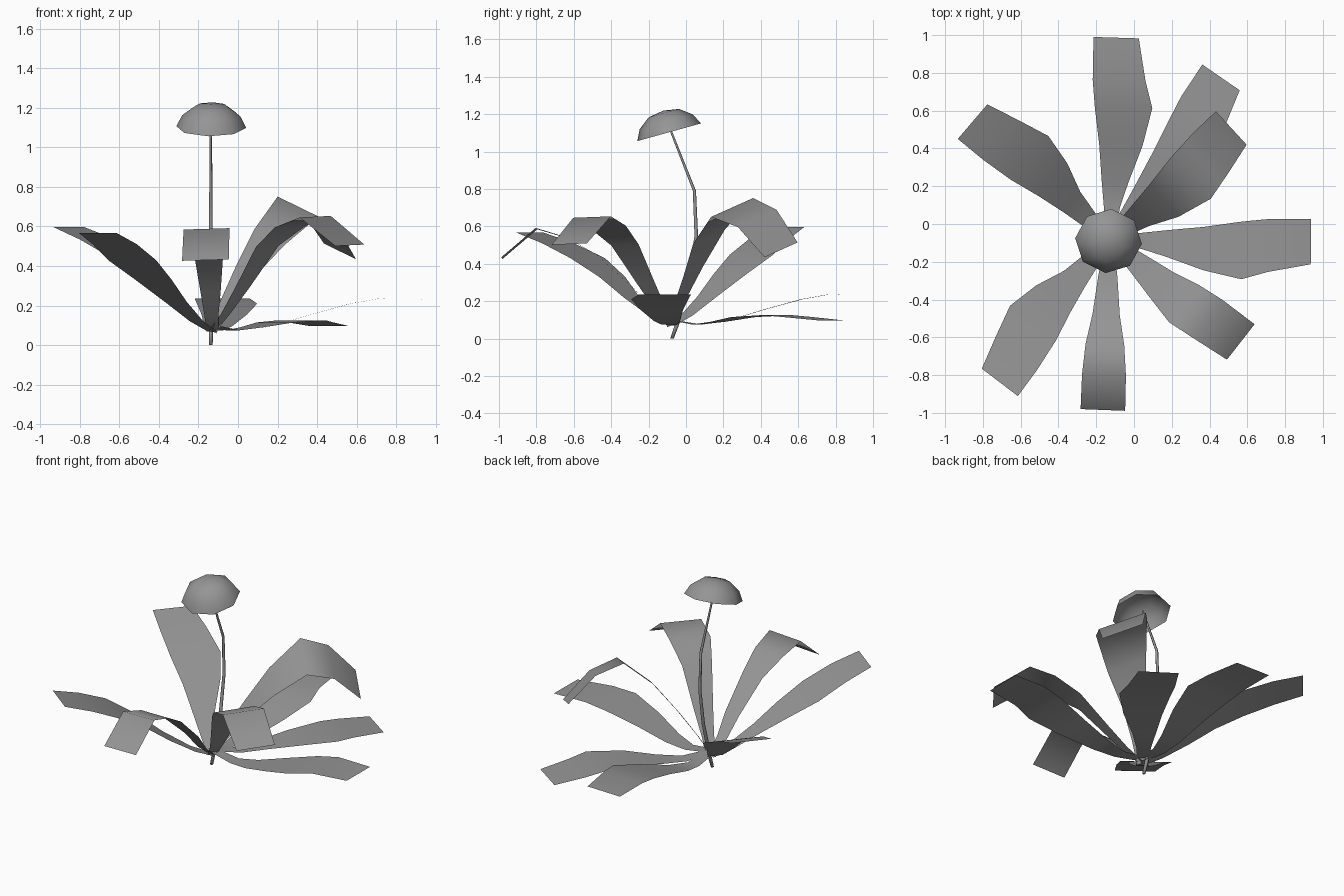
import bpy
from math import sin, cos, radians, pi
from mathutils import Matrix, Vector

if "Cube" in bpy.data.objects:
    bpy.data.objects.remove(bpy.data.objects["Cube"])

BASE = Vector((-0.13, -0.08, 0.0))
# shared blade outline: left and right edge offsets from root to tip
OUTLINE = [(.03, -.03), (.035, -.05), (.05, -.09), (.07, -.16),
           (.10, -.205), (.115, -.165), (.118, -.122)]

# dark grey for the whole plant
grey = bpy.data.materials.new("dark_grey")
grey.diffuse_color = (0.3, 0.3, 0.3, 1)
grey.use_nodes = True
grey.node_tree.nodes["Principled BSDF"].inputs["Base Color"].default_value = grey.diffuse_color


def make(name, verts, faces):
    me = bpy.data.meshes.new(name)
    me.from_pydata([tuple(v) for v in verts], [], faces)
    me.polygons.foreach_set("use_smooth", [True] * len(faces))
    me.materials.append(grey)
    ob = bpy.data.objects.new(name, me)
    bpy.context.collection.objects.link(ob)
    return ob


def leaf(name, azimuth, path, tilt=0.0, slim=0.0):
    """Sweep the outline along (distance, height) points in one direction."""
    a = radians(azimuth)
    u, v = Vector((cos(a), sin(a), 0)), Vector((-sin(a), cos(a), 0))
    verts = []
    for (r, z), (l, rt) in zip(path, OUTLINE):
        rt = rt * (1 - slim) - l * slim
        for s in (l, rt):
            verts.append(BASE + u * r + v * s + Vector((0, 0, z + tilt * s)))
    faces = [(2 * i, 2 * i + 1, 2 * i + 3, 2 * i + 2) for i in range(len(path) - 1)]
    make(name, verts, faces)


def rings(profile, sides, place):
    """Lofted rings; each profile item goes through place(item, angle)."""
    verts = [place(p, 2 * pi * k / sides) for p in profile for k in range(sides)]
    faces = [(i * sides + k, i * sides + (k + 1) % sides,
              (i + 1) * sides + (k + 1) % sides, (i + 1) * sides + k)
             for i in range(len(profile) - 1) for k in range(sides)]
    return verts, faces


# low spreading leaves
low = [(0, .10), (.17, .075), (.30, .095), (.50, .155), (.70, .21), (.84, .235), (1.067, .232)]
leaf("low_leaf_back", 88.2, low)
leaf("low_leaf_right", -0.6, low)
leaf("low_leaf_back_right", 55.5,
     [(0, .10), (.17, .075), (.32, .09), (.50, .115), (.72, .125), (.84, .115), (1.04, .097)])

# rising leaves on the left
rising = [(0, .07), (.12, .12), (.28, .22), (.43, .33), (.60, .43), (.78, .51), (.955, .568)]
leaf("rising_leaf_front_left", 232.7, rising)
leaf("rising_leaf_back_left", 139.5, [(r, z + .03 * r) for r, z in rising])

# arching leaves with drooping tips
leaf("arching_leaf_front", 267.8,
     [(0, .07), (.10, .15), (.20, .27), (.40, .45), (.56, .54), (.72, .588), (.905, .43)],
     tilt=.03, slim=.95)
leaf("arching_leaf_front_right", -38,
     [(0, .07), (.09, .16), (.20, .29), (.37, .50), (.52, .60), (.67, .65), (.883, .505)],
     tilt=.03, slim=.5)
leaf("arching_leaf_back_right", 42.5,
     [(0, .07), (.08, .20), (.20, .37), (.35, .56), (.54, .718), (.71, .65), (.873, .475)], tilt=.33)

# bent flower stalk: (y, z, radius)
stalk = [(-.075, 0, .010), (-.05, .07, .012), (.02, .32, .011), (.055, .55, .010),
         (.045, .79, .009), (-.085, 1.12, .006)]
v, f = rings(stalk, 5, lambda p, a: (-.138 + p[2] * cos(a), p[0] + p[2] * sin(a), p[1]))
make("flower_stalk", v, f + [(4, 3, 2, 1, 0)])

# tilted open dome flower head: (radius, height)
tilt = Matrix.Translation((-.135, -.090, 1.103)) @ Matrix.Rotation(radians(15.5), 4, 'X')
dome = [(.177, 0), (.148, .058), (.085, .106)]
v, f = rings(dome, 8,
             lambda p, a: tilt @ Vector((p[0] * cos(a - .09), p[0] * sin(a - .09), p[1])))
v.append(tilt @ Vector((0, 0, .120)))
f += [(16 + k, 16 + (k + 1) % 8, 24) for k in range(8)]
make("flower_head", v, f)
